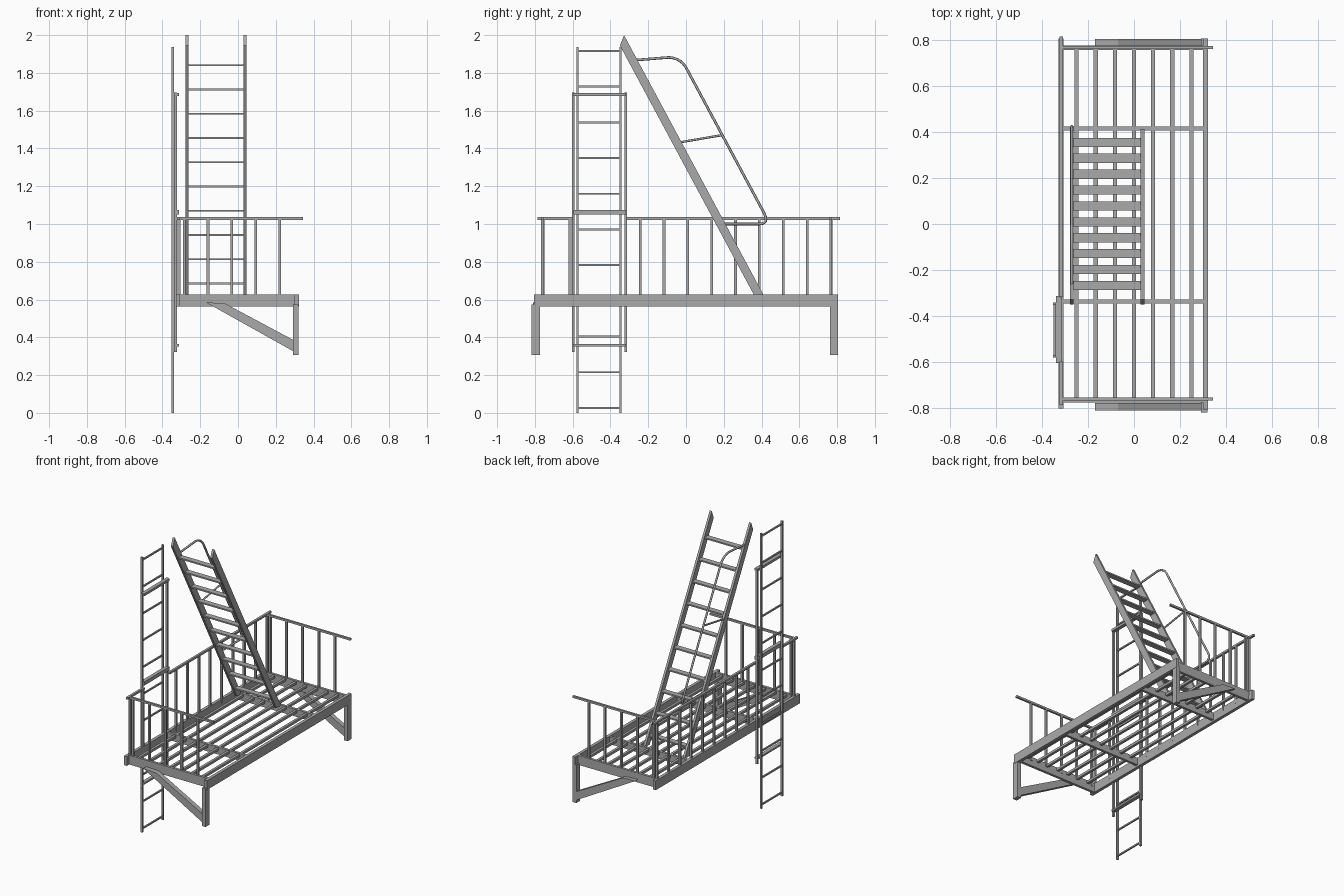
import bpy
import bmesh
from mathutils import Vector

if "Cube" in bpy.data.objects:
    bpy.data.objects.remove(bpy.data.objects["Cube"])

steel = bpy.data.materials.new("grey steel")
steel.use_nodes = True
GREY = (0.4, 0.4, 0.4, 1)
steel.diffuse_color = GREY
steel.node_tree.nodes["Principled BSDF"].inputs["Base Color"].default_value = GREY


def finish(name, bm):
    bmesh.ops.recalc_face_normals(bm, faces=bm.faces)
    mesh = bpy.data.meshes.new(name)
    bm.to_mesh(mesh)
    bm.free()
    mesh.materials.append(steel)
    obj = bpy.data.objects.new(name, mesh)
    bpy.context.collection.objects.link(obj)
    return obj


def box(name, x, y, z):
    """Box from (min, max) pairs."""
    bm = bmesh.new()
    bmesh.ops.create_cube(bm, size=1)
    for v in bm.verts:
        v.co = Vector([(a + b) / 2 + c * (b - a) for (a, b), c in zip((x, y, z), v.co)])
    return finish(name, bm)


def around(centre, width):
    return (centre - width / 2, centre + width / 2)


def plate(name, points, direction):
    """Flat outline pushed along a direction."""
    bm = bmesh.new()
    face = bm.faces.new([bm.verts.new(p) for p in points])
    new = bmesh.ops.extrude_face_region(bm, geom=[face])["geom"]
    bmesh.ops.translate(bm, vec=direction,
                        verts=[g for g in new if isinstance(g, bmesh.types.BMVert)])
    return finish(name, bm)


def tube(name, points, radius):
    curve = bpy.data.curves.new(name, "CURVE")
    curve.dimensions = "3D"
    curve.bevel_depth = radius
    curve.bevel_resolution = 2
    curve.use_fill_caps = True
    spline = curve.splines.new("POLY")
    spline.points.add(len(points) - 1)
    for p, co in zip(spline.points, points):
        p.co = (*co, 1)
    curve.materials.append(steel)
    obj = bpy.data.objects.new(name, curve)
    bpy.context.collection.objects.link(obj)


def corner(a, b, c, steps=6):
    """Rounded bend from a to c with control point b."""
    a, b, c = Vector(a), Vector(b), Vector(c)
    ts = [i / steps for i in range(steps + 1)]
    return [a * (1 - t) ** 2 + b * 2 * t * (1 - t) + c * t * t for t in ts]


# Platform frame
BEAM = (0.563, 0.628)
box("outer_beam", (0.3, 0.322), (-0.805, 0.805), BEAM)
box("wall_beam", (-0.328, -0.306), (-0.8, 0.805), BEAM)
for side, y in (("front", -0.765), ("back", 0.765)):
    box(side + "_beam", (-0.31, 0.302), around(y, 0.018), BEAM)
for y in (-0.337, 0.415):
    box("cross_bar", (-0.306, 0.3), around(y, 0.018), (0.575, 0.626))

# Floor slats
for i in range(7):
    box("floor_slat", around(-0.249 + i * 0.083, 0.018), (-0.76, 0.76), (0.605, 0.622))

# Support brackets under both ends
for side, y0, y1 in (("front", -0.818, -0.774), ("back", 0.762, 0.805)):
    box(side + "_bracket_post", (0.291, 0.32), (y0, y1), (0.307, 0.575))
    plate(side + "_bracket_brace",
          [(-0.17, y0 + 0.008, 0.585), (-0.07, y0 + 0.008, 0.58),
           (0.295, y0 + 0.008, 0.385), (0.295, y0 + 0.008, 0.325)],
          (0, y1 - y0 - 0.01, 0))

# Guard rails
RAIL = (1.022, 1.036)
POST = (0.6, 1.025)
box("wall_side_rail", around(-0.316, 0.016), (-0.317, 0.815), RAIL)
box("wall_side_short_rail", around(-0.316, 0.016), (-0.785, -0.597), RAIL)
for y in [-0.757, -0.614] + [-0.243 + i * 0.1263 for i in range(9)]:
    box("wall_side_post", around(-0.312, 0.014), around(y, 0.014), POST)
for side, y in (("front", -0.76), ("back", 0.766)):
    box(side + "_rail", (-0.318, 0.343), around(y, 0.014), RAIL)
    for i in range(5):
        box(side + "_post", around(-0.285 + i * 0.1263, 0.014), around(y, 0.014), POST)

# Sliding vertical ladder
for y in (-0.575, -0.346):
    box("drop_ladder_rail", (-0.351, -0.338), around(y, 0.011), (0, 1.937))
for i in range(11):
    box("drop_ladder_rung", around(-0.344, 0.01), (-0.575, -0.346),
        around(0.026 + i * 0.189, 0.01))

# Fixed guide frame around the vertical ladder
for y in (-0.596, -0.318):
    box("guide_rail", (-0.338, -0.322), around(y, 0.013), (0.322, 1.695))
for name, z, h in (("top", 1.686, 0.017), ("middle", 1.062, 0.026), ("lower", 0.358, 0.012)):
    box("guide_" + name + "_bar", (-0.338, -0.312), (-0.596, -0.318), around(z, h))

# Sloping stair: stringers and treads
for x in (-0.278, 0.029):
    plate("stair_stringer",
          [(x, 0.413, 0.62), (x, -0.328, 2.0), (x, -0.35, 1.945), (x, 0.362, 0.62)],
          (0.016, 0, 0))
for i in range(10):
    z = 0.685 + i * 0.1284
    y = 0.354 - (z - 0.685) * 0.537
    box("stair_tread", (-0.265, 0.032), around(y, 0.04), around(z, 0.01))

# Stair handrail on one side
X = -0.27
tube("stair_handrail",
     [Vector((X, -0.265, 1.868))]
     + corner((X, -0.09, 1.882), (X, -0.02, 1.878), (X, 0.01, 1.81))
     + corner((X, 0.415, 1.055), (X, 0.44, 1.002), (X, 0.39, 1.0))
     + [Vector((X, 0.2, 1.0))], 0.007)
tube("stair_handrail_strut", [(X, -0.035, 1.432), (X, 0.188, 1.47)], 0.006)
